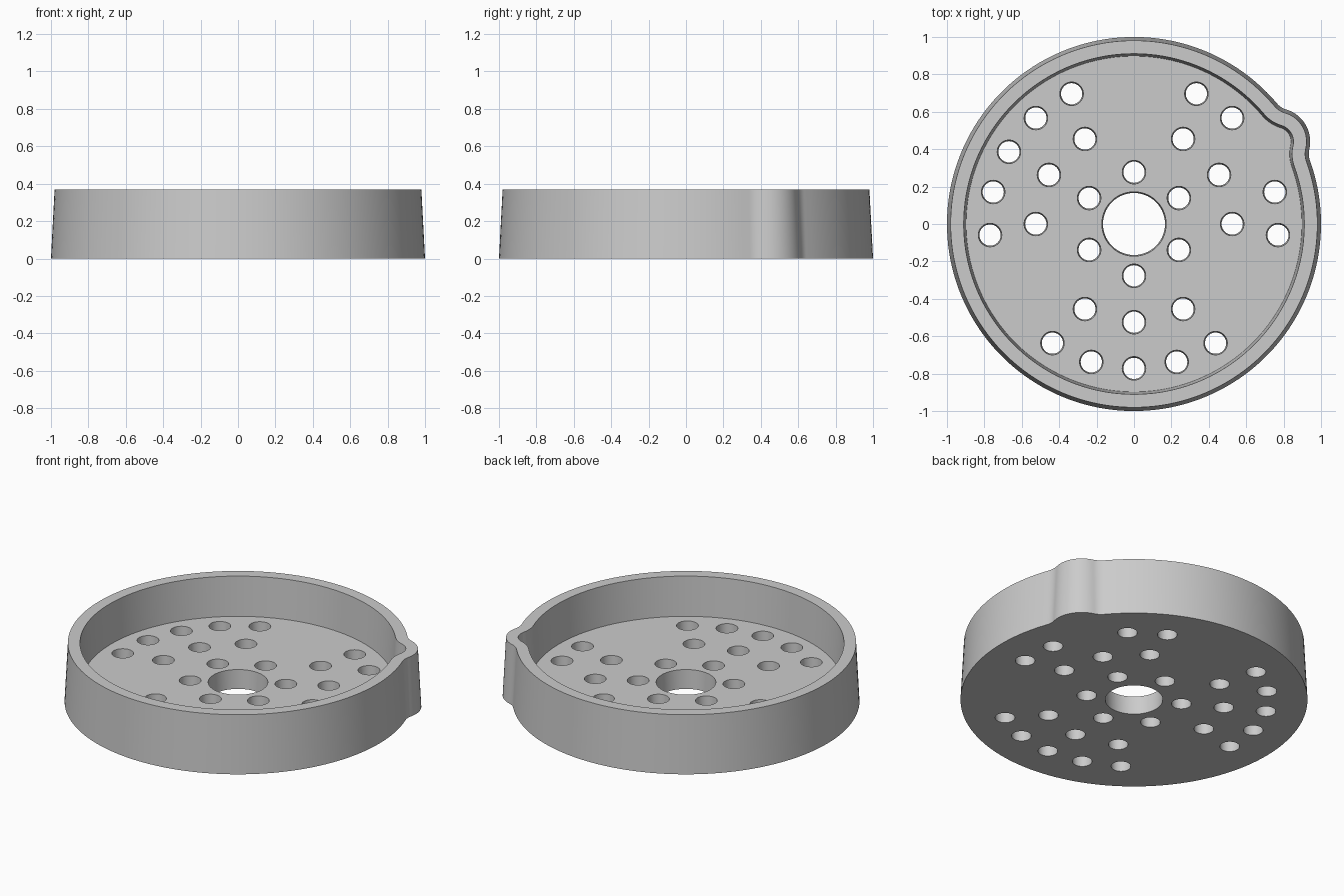
import bpy
import bmesh
from math import sin, cos, atan2, acos, pi, radians, tan

if "Cube" in bpy.data.objects:
    bpy.data.objects.remove(bpy.data.objects["Cube"], do_unlink=True)

HEIGHT, FLOOR, WALL = 0.37, 0.12, 0.07
DRAFT = tan(radians(3))       # all walls are slightly tapered
LOBE_DIST, LOBE_ANGLE = 0.88, radians(30)

grey = bpy.data.materials.new("plain grey")
grey.use_nodes = True
colour = (0.6, 0.6, 0.6, 1)
grey.diffuse_color = colour
grey.node_tree.nodes["Principled BSDF"].inputs["Base Color"].default_value = colour


def arc(cx, cy, r, a, b, n):
    return [(cx + r * cos(a + (b - a) * i / n), cy + r * sin(a + (b - a) * i / n))
            for i in range(n + 1)]


def outline(inset):
    """Circle with a filleted lobe, moved inwards by the inset."""
    R, r, f = 1 - inset, 0.18 - inset, 0.1 + inset
    d = LOBE_DIST
    beta = acos(((R + f) ** 2 + d * d - (r + f) ** 2) / (2 * (R + f) * d))
    fx, fy = (R + f) * cos(beta), (R + f) * sin(beta)
    phi = atan2(fy, fx - d)
    half = arc(d, 0, r, 0, phi, 10)
    half += arc(fx, fy, f, phi - pi, beta - pi, 8)[1:]
    half += arc(0, 0, R, beta, pi, 72)[1:]
    pts = half + [(x, -y) for x, y in reversed(half[1:-1])]
    c, s = cos(LOBE_ANGLE), sin(LOBE_ANGLE)
    return [(x * c - y * s, x * s + y * c) for x, y in pts]


def make_object(name, bm):
    bmesh.ops.recalc_face_normals(bm, faces=bm.faces[:])
    mesh = bpy.data.meshes.new(name)
    bm.to_mesh(mesh)
    bm.free()
    mesh.materials.append(grey)
    obj = bpy.data.objects.new(name, mesh)
    bpy.context.collection.objects.link(obj)
    return obj


# Dish: outer wall, rim, inner wall and floor lofted from one outline
top_inset = HEIGHT * DRAFT
rim_inset = top_inset + WALL
levels = [(0, 0), (top_inset, HEIGHT), (rim_inset, HEIGHT),
          (rim_inset + (HEIGHT - FLOOR) * DRAFT, FLOOR)]
bm = bmesh.new()
rings = [[bm.verts.new((x, y, z)) for x, y in outline(i)] for i, z in levels]
for low, high in zip(rings, rings[1:]):
    for k in range(len(low)):
        j = (k + 1) % len(low)
        bm.faces.new((low[k], low[j], high[j], high[k]))
bm.faces.new(rings[0])
bm.faces.new(rings[-1])
dish = make_object("perforated_dish", bm)

# Hole layout: (distance, angle, radius at the floor surface)
holes = [(0, 0, 0.172)]
holes += [(0.277, 30 + 60 * i, 0.063) for i in range(6)]
for group in (30, 150, 270):
    holes += [(0.525, group + step, 0.063) for step in (-30, 0, 30)]
    holes += [(0.772, group + 17.2 * step, 0.063) for step in range(-2, 3)
              if group != 30 or step != 0]      # no hole beside the lobe

# Tapered cutters
bm = bmesh.new()
margin = 0.05
for dist, angle, radius in holes:
    sides = 96 if dist == 0 else 40
    levels = ((radius - (FLOOR + margin) * DRAFT, -margin),
              (radius + margin * DRAFT, FLOOR + margin))
    cx, cy = dist * cos(radians(angle)), dist * sin(radians(angle))
    low, high = [[bm.verts.new((x, y, z)) for x, y in arc(cx, cy, r, 0, 2 * pi, sides)[:-1]]
                 for r, z in levels]
    for k in range(sides):
        j = (k + 1) % sides
        bm.faces.new((low[k], low[j], high[j], high[k]))
    bm.faces.new(low[::-1])
    bm.faces.new(high)
cutter = make_object("hole_cutter", bm)
cutter.hide_render = True

# Cut the holes, then shade smooth with sharp edges kept
mod = dish.modifiers.new("holes", 'BOOLEAN')
mod.operation = 'DIFFERENCE'
mod.solver = 'EXACT'
mod.object = cutter
bpy.ops.object.select_all(action='DESELECT')
bpy.context.view_layer.objects.active = dish
dish.select_set(True)
bpy.ops.object.modifier_apply(modifier=mod.name)
bpy.data.objects.remove(cutter, do_unlink=True)
bpy.ops.object.shade_smooth_by_angle(angle=radians(30))
